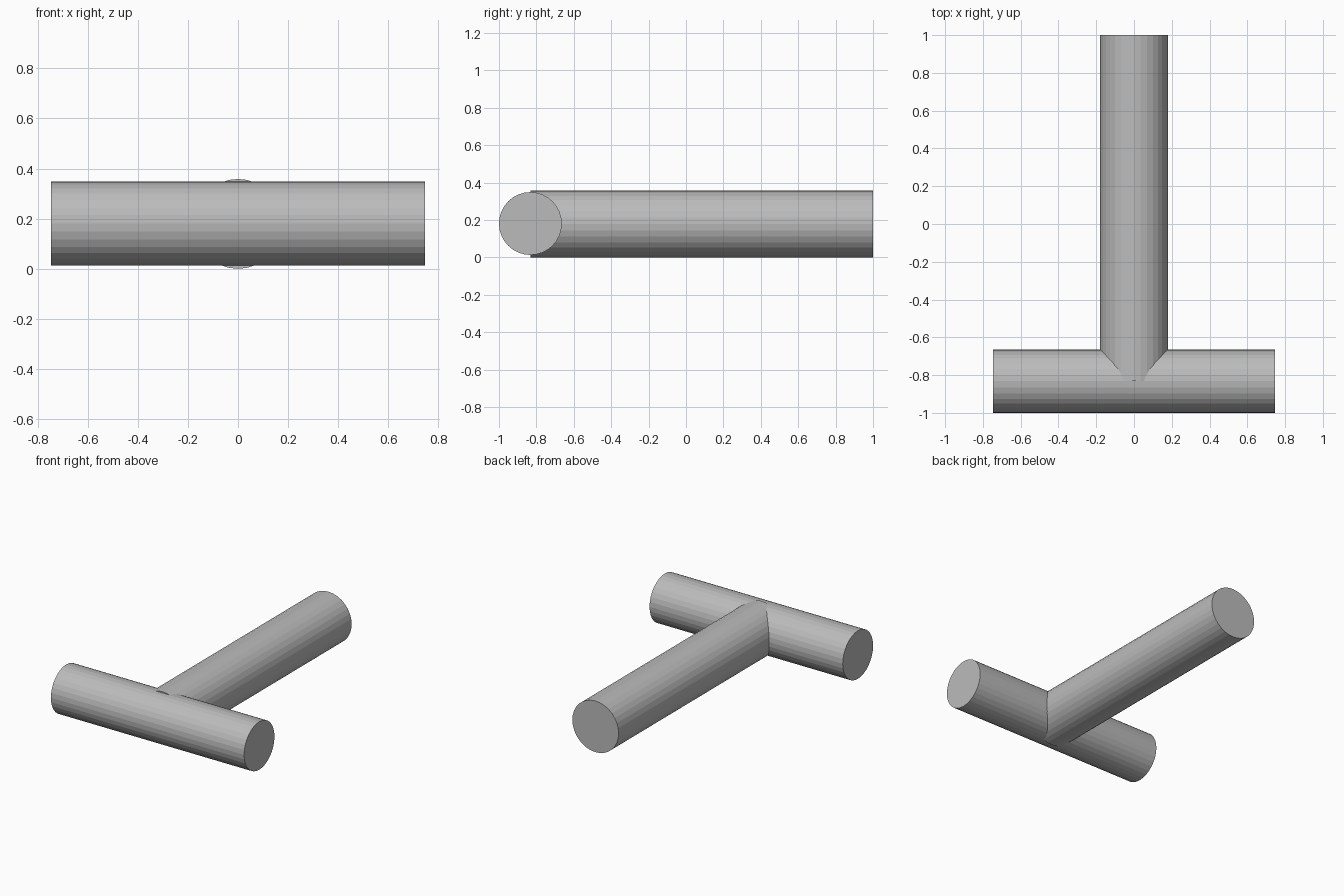
import bpy
from math import radians

if "Cube" in bpy.data.objects:
    bpy.data.objects.remove(bpy.data.objects["Cube"])

grey = bpy.data.materials.new("plain_grey")
grey.diffuse_color = (0.5, 0.5, 0.5, 1)
grey.use_nodes = True
grey.node_tree.nodes["Principled BSDF"].inputs["Base Color"].default_value = grey.diffuse_color


def rod(name, radius, length, location, rotation):
    """Flat-faceted solid cylinder laid along one axis."""
    bpy.ops.mesh.primitive_cylinder_add(vertices=32, radius=radius, depth=length,
                                        location=location, rotation=rotation)
    ob = bpy.context.object
    ob.name = name
    ob.data.materials.append(grey)
    return ob


AXIS_Z = 0.179    # shared centre height
BAR_Y = -0.832    # crossbar centre line

# Crossbar along x
rod("crossbar", 0.168, 1.494, (0, BAR_Y, AXIS_Z + 0.002), (0, radians(90), 0))

# Slightly thicker stem, running from the crossbar's centre line to the back
rod("stem", 0.179, 1 - BAR_Y, (0, (1 + BAR_Y) / 2, AXIS_Z), (radians(90), 0, 0))
